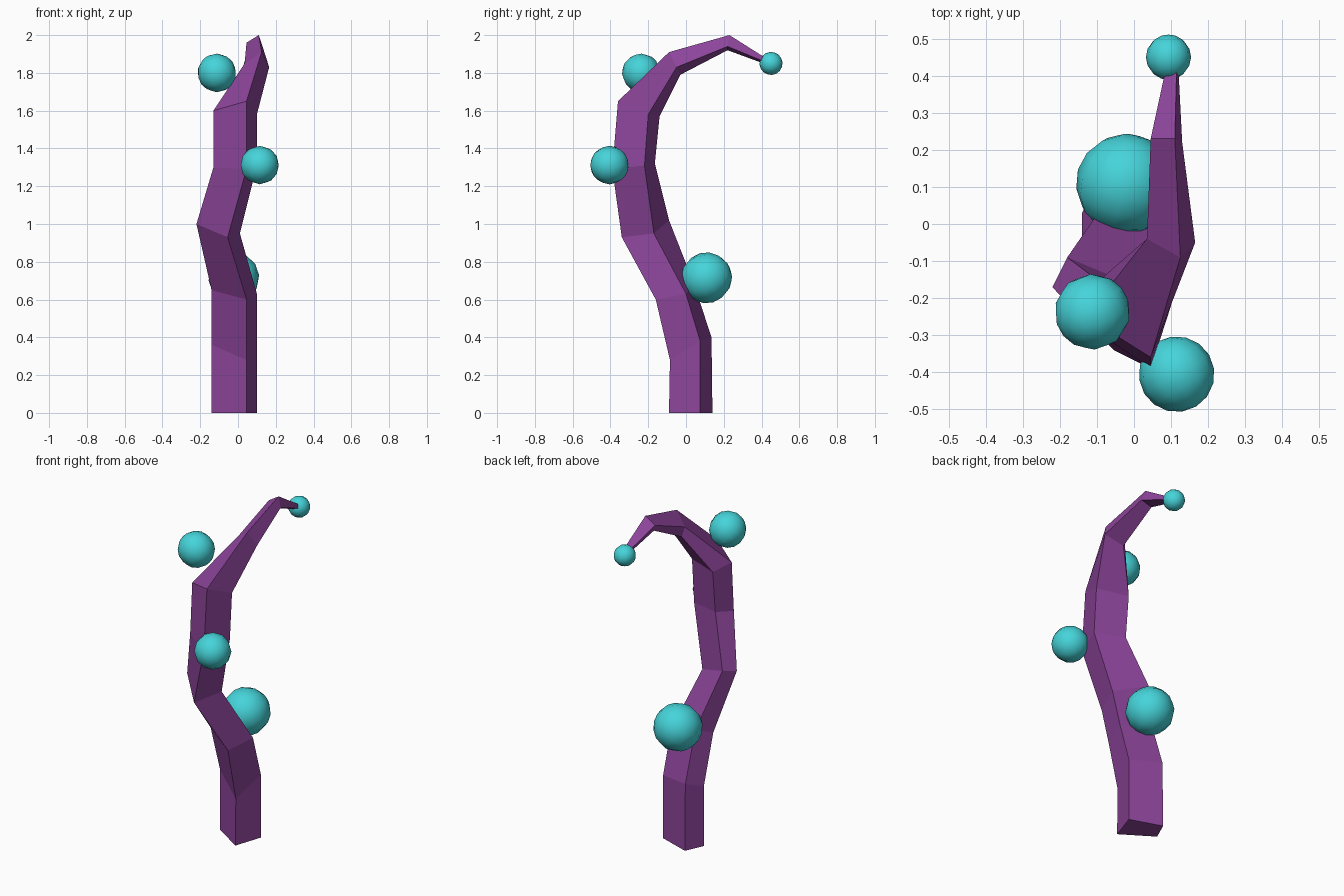
import bpy, bmesh
from mathutils import Vector

if "Cube" in bpy.data.objects:
    bpy.data.objects.remove(bpy.data.objects["Cube"])


def material(name, color):
    m = bpy.data.materials.new(name)
    m.diffuse_color = color
    m.use_nodes = True
    m.node_tree.nodes["Principled BSDF"].inputs["Base Color"].default_value = m.diffuse_color
    return m


purple = material("purple", (0.27, 0.06, 0.33, 1))
cyan = material("cyan", (0.06, 0.66, 0.70, 1))

# Tentacle: four-sided rings (front, right, back, left corner) from base to tip
rings = [
    [(.045, -.09, 0), (.10, .075, 0), (-.09, .14, 0), (-.14, .03, 0)],
    [(.045, -.085, .28), (.10, .075, .38), (-.09, .135, .40), (-.14, .03, .36)],
    [(.045, -.16, .60), (.10, 0, .63), (-.09, .04, .69), (-.14, -.06, .65)],
    [(-.055, -.34, .93), (.01, -.17, .95), (-.18, -.09, 1.02), (-.22, -.17, 1.0)],
    [(.045, -.39, 1.29), (.10, -.22, 1.31), (-.08, -.165, 1.32), (-.13, -.27, 1.30)],
    [(.045, -.36, 1.65), (.10, -.20, 1.58), (-.08, -.14, 1.57), (-.13, -.25, 1.60)],
    [(.125, -.09, 1.91), (.165, -.05, 1.83), (.05, -.03, 1.79), (.035, -.04, 1.85)],
    [(.11, .23, 2.0), (.13, .22, 1.94), (.06, .22, 1.92), (.045, .23, 1.96)],
    [(.115, .42, 1.88), (.12, .415, 1.86), (.09, .41, 1.85), (.085, .415, 1.87)],
]
bm = bmesh.new()
loops = [[bm.verts.new(p) for p in ring] for ring in rings]
for low, high in zip(loops, loops[1:]):
    for i in range(4):
        j = (i + 1) % 4
        bm.faces.new((low[i], low[j], high[j], high[i]))
bm.faces.new(loops[0][::-1])
bm.faces.new(loops[-1])
bmesh.ops.recalc_face_normals(bm, faces=bm.faces)
mesh = bpy.data.meshes.new("tentacle")
bm.to_mesh(mesh)
bm.free()
mesh.materials.append(purple)
bpy.context.collection.objects.link(bpy.data.objects.new("tentacle", mesh))


# Low-poly balls, each with its pole turned outwards from the tentacle
def ball(name, center, radius, pole):
    turn = Vector(pole).to_track_quat('Z', 'Y').to_euler()
    bpy.ops.mesh.primitive_uv_sphere_add(segments=12, ring_count=8, radius=radius,
                                         location=center, rotation=turn)
    ob = bpy.context.object
    ob.name = name
    ob.data.materials.append(cyan)
    bpy.ops.object.shade_smooth()


ball("lower_ball", (-.022, .108, .715), .135, (.3, 1, .3))
ball("middle_ball", (.115, -.405, 1.312), .102, (.6, -1, 0))
ball("upper_ball", (-.112, -.237, 1.80), .102, (-.6, -.5, .8))
ball("tip_ball", (.093, .45, 1.85), .061, (0, 1, -.3))
